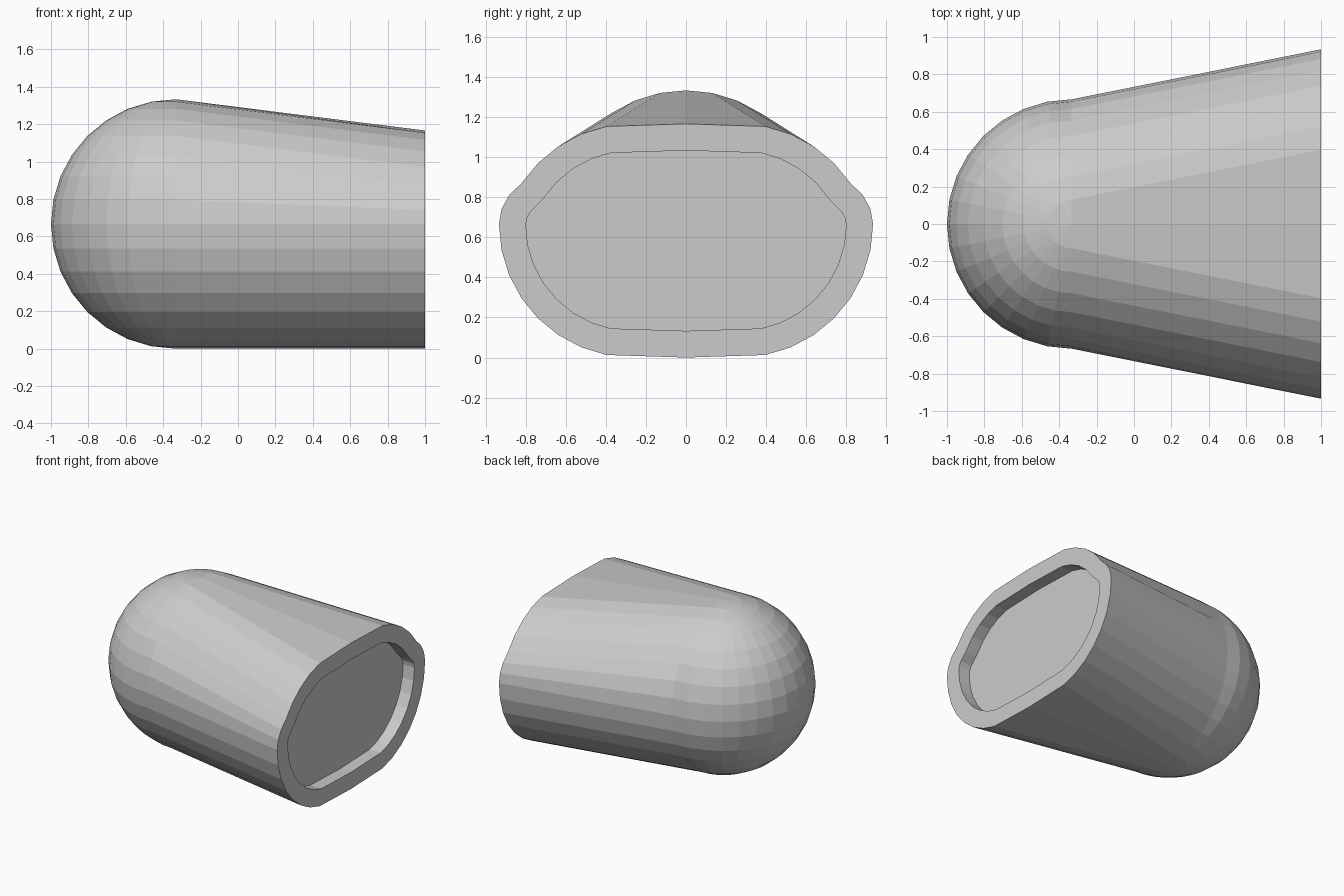
import bpy, bmesh, math
from mathutils import Vector

if "Cube" in bpy.data.objects:
    bpy.data.objects.remove(bpy.data.objects["Cube"])

R = 2 / 3          # dome radius
WALL = 0.133       # rim thickness
RECESS = 0.1       # depth of the recessed opening

bm = bmesh.new()

# Rounded dome: the back half of a low-poly sphere
bmesh.ops.create_uvsphere(bm, u_segments=32, v_segments=16, radius=R)
geom = bm.verts[:] + bm.edges[:] + bm.faces[:]
bmesh.ops.bisect_plane(bm, geom=geom, dist=1e-4, plane_co=(0, 0, 0),
                       plane_no=(1, 0, 0), clear_outer=True)

# Flared body: pull the open edge forward, widen it and lower its top
rim = [e for e in bm.edges if e.is_boundary]
new = bmesh.ops.extrude_edge_only(bm, edges=rim)["geom"]
for v in [g for g in new if isinstance(g, bmesh.types.BMVert)]:
    y, z = v.co.y, v.co.z
    rise = math.degrees(math.asin(max(-1, min(1, z / R))))
    v.co.x = 4 / 3
    if abs(y) > 1e-3:
        v.co.y += math.copysign(0.267, y)
    v.co.z -= 0.167 * max(0, min(1, rise / 33.75))

# Flat rim with a recessed opening
cap = bmesh.ops.contextual_create(
    bm, geom=[e for e in bm.edges if e.is_boundary])["faces"][0]
bmesh.ops.recalc_face_normals(bm, faces=bm.faces[:])
bmesh.ops.inset_region(bm, faces=[cap], thickness=WALL, use_even_offset=True)
bmesh.ops.inset_individual(bm, faces=[cap], thickness=0)
for v in cap.verts:
    v.co.x -= RECESS

bmesh.ops.translate(bm, verts=bm.verts[:], vec=Vector((-1 / 3, 0, R)))
bmesh.ops.recalc_face_normals(bm, faces=bm.faces[:])

mesh = bpy.data.meshes.new("domed_shell")
bm.to_mesh(mesh)
bm.free()
bpy.context.collection.objects.link(bpy.data.objects.new("domed_shell", mesh))
